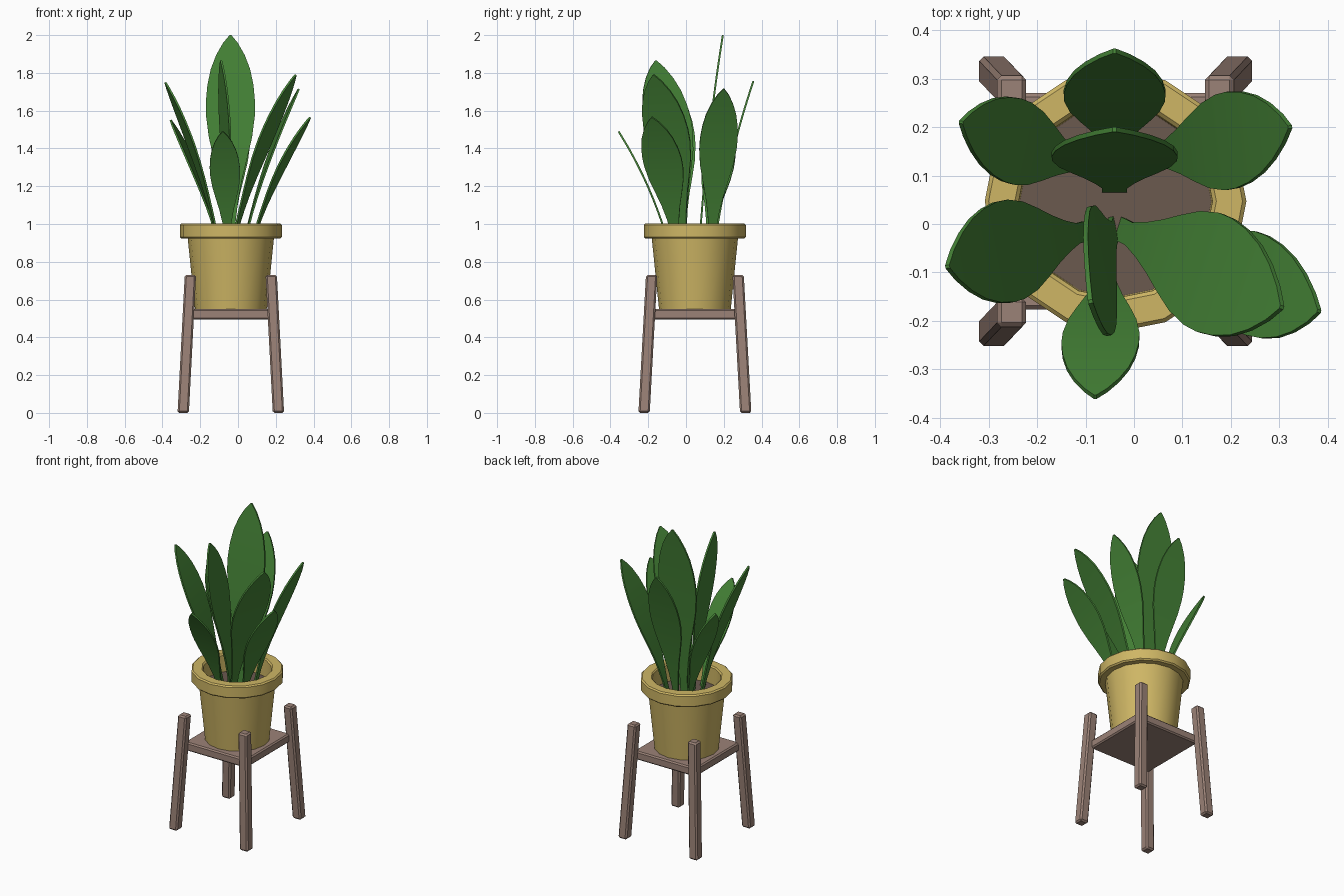
import bpy, bmesh, math
from mathutils import Vector

if "Cube" in bpy.data.objects:
    bpy.data.objects.remove(bpy.data.objects["Cube"])

CX, CY = -0.038, 0.047   # axis of pot and stand


def material(name, rgb):
    m = bpy.data.materials.new(name)
    m.diffuse_color = (*rgb, 1)
    m.use_nodes = True
    m.node_tree.nodes["Principled BSDF"].inputs["Base Color"].default_value = m.diffuse_color
    return m


GREEN = material("leaf green", (0.06, 0.23, 0.038))
YELLOW = material("pot yellow", (0.62, 0.47, 0.13))
WOOD = material("brown wood", (0.33, 0.225, 0.185))
SOIL = material("dark soil", (0.145, 0.1, 0.078))


def make(name, bm, mat, smooth=None):
    bmesh.ops.recalc_face_normals(bm, faces=bm.faces)
    me = bpy.data.meshes.new(name)
    bm.to_mesh(me)
    bm.free()
    me.materials.append(mat)
    ob = bpy.data.objects.new(name, me)
    bpy.context.collection.objects.link(ob)
    if smooth:
        bpy.ops.object.select_all(action='DESELECT')
        ob.select_set(True)
        bpy.context.view_layer.objects.active = ob
        bpy.ops.object.shade_smooth_by_angle(angle=math.radians(smooth))
    return ob


def lathe(name, profile, mat, n=16):
    """Turned part from (radius, z) points; the two ends are capped."""
    bm = bmesh.new()
    rings = [[bm.verts.new((CX + r * math.cos(2 * math.pi * i / n),
                            CY + r * math.sin(2 * math.pi * i / n), z))
              for i in range(n)] for r, z in profile]
    for a, b in zip(rings, rings[1:]):
        for i in range(n):
            j = (i + 1) % n
            bm.faces.new((a[i], a[j], b[j], b[i]))
    bm.faces.new(rings[0])
    bm.faces.new(rings[-1])
    return make(name, bm, mat, 30)


def prism(name, bottom, top, hx, hy, bevel):
    """Chamfered box sheared from the bottom centre to the top centre."""
    bm = bmesh.new()
    bmesh.ops.create_cube(bm, size=2)
    for v in bm.verts:
        c = Vector(top if v.co.z > 0 else bottom)
        v.co = c + Vector((v.co.x * hx, v.co.y * hy, 0))
    bmesh.ops.bevel(bm, geom=bm.edges[:], offset=bevel, segments=1,
                    affect='EDGES')
    return make(name, bm, WOOD)


# Stand: square shelf and four splayed legs
prism("stand_shelf", (CX, CY, 0.495), (CX, CY, 0.55), 0.22, 0.2235, 0.008)
for nx, sx in (("left", -1), ("right", 1)):
    for ny, sy in (("front", -1), ("back", 1)):
        prism(f"{ny}_{nx}_leg",
              (CX + sx * 0.252, CY + sy * 0.269, 0),
              (CX + sx * 0.214, CY + sy * 0.229, 0.73), 0.03, 0.03, 0.009)

# Pot with a thick rim, and the soil inside
lathe("pot", [(0.19, 0.55), (0.228, 0.923), (0.262, 0.923), (0.27, 0.931),
              (0.27, 0.995), (0.262, 1.003), (0.208, 1.003), (0.2, 0.995),
              (0.197, 0.86)], YELLOW)
lathe("soil", [(0.196, 0.865), (0.198, 0.89)], SOIL)

# Leaf outline: (position along the leaf, share of full width)
OUTLINE = [(0, .2), (.1, .2), (.2, .31), (.3, .47), (.4, .68), (.5, .88),
           (.6, .99), (.67, 1), (.75, .94), (.83, .8), (.9, .58),
           (.96, .3), (1, .03)]


def leaf(name, base, tip, across, width):
    """Flat leaf that starts upright and leans out toward its tip."""
    p0, p2 = Vector((*base, 0.885)), Vector(tip)
    d = p2 - p0
    p1 = p0 + Vector((d.x * 0.33, d.y * 0.33, d.z * 0.53))
    w = Vector((*across, 0)).normalized() * width / 2
    bm = bmesh.new()
    prev = None
    for t, s in OUTLINE:
        c = p0 * (1 - t) ** 2 + p1 * 2 * t * (1 - t) + p2 * t * t
        # thin solid cross-section along the leaf's own normal
        tangent = (p1 - p0) * (1 - t) + (p2 - p1) * t
        nrm = tangent.cross(w).normalized() * 0.005
        ring = [bm.verts.new(c + w * s * a + nrm * b)
                for a, b in ((-1, -1), (1, -1), (1, 1), (-1, 1))]
        if prev:
            for i in range(4):
                j = (i + 1) % 4
                bm.faces.new((prev[i], prev[j], ring[j], ring[i]))
        else:
            bm.faces.new(ring)
        prev = ring
    bm.faces.new(prev)
    return make(name, bm, GREEN, 40)


# Leaves: base xy, tip xyz, width direction, width
leaf("tall_leaf", (-.04, .07), (-.04, .195, 2.0), (1, 0), .26)
leaf("back_leaf", (-.04, .15), (-.04, .357, 1.757), (1, 0), .21)
leaf("front_leaf", (-.055, -.09), (-.08, -.357, 1.49), (1, 0), .16)
leaf("middle_leaf", (-.042, -.01), (-.09, -.16, 1.865), (.2, -.98), .255)
leaf("front_right_leaf", (-.03, -.01), (.305, -.172, 1.79), (.3, .95), .245)
leaf("low_right_leaf", (.07, -.05), (.382, -.18, 1.565), (.2, .98), .21)
leaf("back_right_leaf", (.03, .135), (.322, .2, 1.715), (-.1, 1), .2)
leaf("back_left_leaf", (-.1, .12), (-.357, .21, 1.55), (.2, .98), .175)
leaf("front_left_leaf", (-.1, -.015), (-.385, -.088, 1.75), (-.17, .98), .21)
